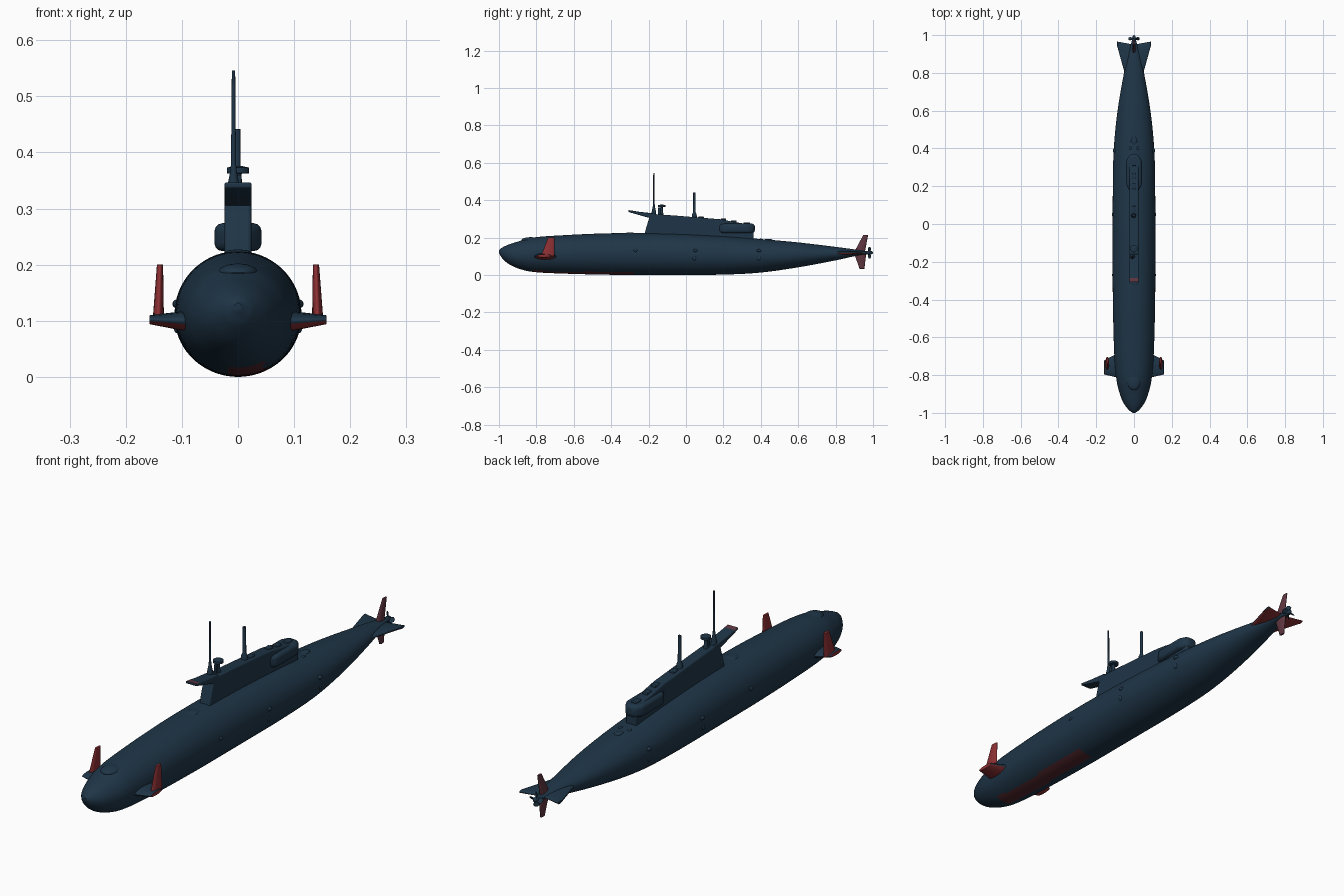
import bpy, bmesh, math
from mathutils import Vector

if "Cube" in bpy.data.objects:
    bpy.data.objects.remove(bpy.data.objects["Cube"])


def material(name, rgb):
    m = bpy.data.materials.new(name)
    m.diffuse_color = (*rgb, 1)
    m.use_nodes = True
    m.node_tree.nodes["Principled BSDF"].inputs["Base Color"].default_value = m.diffuse_color
    return m


BLUE = material("navy_blue", (0.0135, 0.036, 0.064))
RED = material("fin_red", (0.27, 0.030, 0.034))
MAROON = material("rudder_maroon", (0.115, 0.037, 0.052))
KEEL = material("keel_red", (0.085, 0.020, 0.027))


def finish(name, bm, mats, rule=None, bevel=0):
    bmesh.ops.recalc_face_normals(bm, faces=bm.faces)
    bm.normal_update()
    if rule:
        for f in bm.faces:
            f.material_index = int(rule(f.calc_center_median(), f.normal))
    me = bpy.data.meshes.new(name)
    bm.to_mesh(me)
    bm.free()
    for m in mats:
        me.materials.append(m)
    ob = bpy.data.objects.new(name, me)
    bpy.context.collection.objects.link(ob)
    if bevel:
        mod = ob.modifiers.new("bevel", 'BEVEL')
        mod.width, mod.segments, mod.limit_method = bevel, 3, 'ANGLE'
    return ob


def loft(name, rings, mats, rule=None, bevel=0):
    """Skin a list of closed rings and cap both ends."""
    bm = bmesh.new()
    vs = [[bm.verts.new(p) for p in r] for r in rings]
    n = len(vs[0])
    for a, b in zip(vs, vs[1:]):
        for i in range(n):
            j = (i + 1) % n
            bm.faces.new((a[i], a[j], b[j], b[i]))
    bm.faces.new(vs[0])
    bm.faces.new(vs[-1])
    return finish(name, bm, mats, rule, bevel)


def foil(name, root, tip, flat, mats, rule=None):
    """Fin between two elliptical sections: (x, z, y_lead, y_trail, thickness)."""
    rings = []
    for x, z, y0, y1, t in (root, tip):
        ring = []
        for i in range(20):
            a = math.tau * i / 20
            y = (y0 + y1) / 2 - (y1 - y0) / 2 * math.cos(a)
            d = t / 2 * math.sin(a)
            ring.append((x, y, z + d) if flat else (x + d, y, z))
        rings.append(ring)
    return loft(name, rings, mats, rule, 0.002)


def lathe(name, pos, profile, axis='Z', n=20, mat=BLUE):
    """Turned part: profile of (radius, height) along z or y."""
    rings = []
    for r, h in profile:
        ring = []
        for i in range(n):
            c, s = r * math.cos(math.tau * i / n), r * math.sin(math.tau * i / n)
            ring.append(Vector(pos) + Vector((c, s, h) if axis == 'Z' else (c, h, s)))
        rings.append(ring)
    return loft(name, rings, [mat])


def blob(name, pos, size):
    bm = bmesh.new()
    bmesh.ops.create_uvsphere(bm, u_segments=24, v_segments=14, radius=1)
    for v in bm.verts:
        v.co = Vector(pos) + Vector([a * b for a, b in zip(v.co, size)])
    return finish(name, bm, [BLUE])


def box(name, pos, size, bevel=0.003):
    bm = bmesh.new()
    bmesh.ops.create_cube(bm, size=1)
    for v in bm.verts:
        v.co = Vector(pos) + Vector([a * b for a, b in zip(v.co, size)])
    return finish(name, bm, [BLUE], bevel=bevel)


# Hull stations: y, half width, bottom z, top z
ST = [(-1.0, .006, .118, .132), (-.985, .027, .092, .145), (-.95, .054, .060, .162),
      (-.9, .075, .036, .178), (-.83, .092, .018, .198), (-.7, .104, .009, .210),
      (-.4, .112, .001, .223), (-.1, .113, 0, .222), (.2, .112, .002, .208),
      (.4, .107, .013, .192), (.6, .087, .041, .174), (.8, .053, .078, .150),
      (.9, .031, .100, .137), (.975, .010, .112, .126)]


def cubic(i, t, k):
    def slope(j):
        a, b = ST[max(j - 1, 0)], ST[min(j + 1, len(ST) - 1)]
        return (b[k] - a[k]) / (b[0] - a[0])
    h = ST[i + 1][0] - ST[i][0]
    return ((2*t**3 - 3*t*t + 1) * ST[i][k] + (t**3 - 2*t*t + t) * h * slope(i)
            + (3*t*t - 2*t**3) * ST[i + 1][k] + (t**3 - t*t) * h * slope(i + 1))


rings = []
for i in range(len(ST) - 1):
    for s in range(10 if i < len(ST) - 2 else 11):
        t = s / 10
        y = ST[i][0] + t * (ST[i + 1][0] - ST[i][0])
        w, lo, hi = (cubic(i, t, k) for k in (1, 2, 3))
        lo = max(lo, 0)
        rings.append([(w * math.cos(math.tau * j / 72), y,
                       (lo + hi) / 2 + (hi - lo) / 2 * math.sin(math.tau * j / 72)) for j in range(72)])
# worn red keel patches
loft("hull", rings, [BLUE, KEEL], lambda c, n: c.z < 0.06 and (
    (-.82 < c.y < -.56 and -.015 < c.x < .046) or (-.54 < c.y < -.28 and -.005 < c.x < .055)))

# Sail: side outline extruded across x
side = [(-.225, .20), (-.215, .245), (-.19, .327), (-.05, .317), (.18, .298), (.25, .285),
        (.35, .268), (.362, .255), (.362, .18)]
loft("sail", [[(x, y, z) for y, z in side] for x in (-.024, .024)], [BLUE], bevel=.006)
# Wide pod around the aft end of the sail
pod = [(-.018, .17), (.018, .17), (.042, .205), (.042, .335), (.022, .368), (-.022, .368),
       (-.042, .335), (-.042, .205)]
loft("sail_aft_pod", [[(x, y, z) for x, y in pod] for z in (.224, .274)], [BLUE], bevel=.014)
# Wedge projecting forward from the top of the sail, with a red tip on top
wedge = [(-.308, .337), (-.308, .347), (-.285, .3435), (-.25, .338), (-.16, .328), (-.16, .302), (-.2, .306)]
loft("sail_forward_wedge", [[(x, y, z) for y, z in wedge] for x in (-.024, .024)],
     [BLUE, MAROON], lambda c, n: n.z > .5 and c.y < -.29, bevel=.003)
for i, (y, z, l) in enumerate([(.08, .303, .03), (.2, .292, .03), (.255, .283, .03), (.325, .272, .035)]):
    box(f"sail_hatch_{i}", (0, y, z), (.022, l, .018))

# Masts
lathe("tall_antenna", (-.008, -.172, 0), [(.014, .30), (.012, .335), (.006, .365), (.0045, .38), (.003, .546)])
lathe("periscope_mast", (-.002, .045, 0), [(.014, .29), (.012, .325), (.007, .335), (.0065, .442)])
lathe("radar_post", (0, -.13, 0), [(.012, .30), (.008, .335), (.006, .362), (.020, .363), (.020, .373), (.006, .376)])
box("radar_bracket", (0, -.143, .34), (.012, .014, .04))

# Bow planes with upright fins, and stern planes; undersides are red
for s, side_name in ((1, "right"), (-1, "left")):
    foil(f"bow_plane_{side_name}", (s * .08, .099, -.815, -.68, .040),
         (s * .158, .102, -.797, -.722, .016), True, [BLUE, RED],
         lambda c, n: n.z < -.6 or abs(n.x) > .7)
    foil(f"bow_fin_{side_name}", (s * .142, .102, -.775, -.703, .020),
         (s * .139, .200, -.738, -.704, .011), False, [RED])
    foil(f"stern_plane_{side_name}", (0, .119, .62, .95, .026),
         (s * .089, .119, .942, .966, .012), True, [BLUE, RED], lambda c, n: n.z < -.6)
    # small fittings along the flanks
    for y, x in ((-.27, .107), (.05, .108), (.39, .103)):
        blob(f"side_fitting_{side_name}", (s * x, y, .13), (.009, .012, .008))
    for y, x in ((.045, .109), (.39, .104)):
        blob(f"side_port_{side_name}", (s * x, y, .09), (.006, .010, .012))

# Rudders
foil("upper_rudder", (0, .115, .895, .955, .020), (0, .214, .948, .974, .010), False, [MAROON])
foil("lower_rudder", (0, .125, .895, .965, .020), (0, .033, .928, .954, .010), False, [MAROON])

# Propeller
lathe("propeller_hub", (0, 0, .119), [(.010, .965), (.011, .98), (.008, .993), (.002, 1.0)], 'Y')
for k in range(4):
    a = math.tau * k / 4
    u, v = Vector((math.cos(a), 0, math.sin(a))), Vector((-math.sin(a), 0, math.cos(a)))
    c = Vector((0, .981, .119))
    blade = [(.005, -.005), (.022, -.009), (.030, -.004), (.030, .004), (.022, .009), (.005, .005)]
    loft(f"propeller_blade_{k}",
         [[c + u * r + v * w + Vector((0, w * .8 + d, 0)) for r, w in blade] for d in (-.0015, .0015)], [BLUE])

# Deck fittings
blob("bow_sonar_dome", (0, -.83, .186), (.036, .050, .016))
blob("forward_hatch", (0, -.30, .221), (.024, .03, .006))
blob("aft_hatch", (0, .44, .187), (.016, .022, .006))
for s in (1, -1):
    blob("aft_deck_fitting", (s * .02, .40, .189), (.007, .010, .005))

# Smooth shading with sharp edges kept
bpy.ops.object.select_all(action='SELECT')
bpy.context.view_layer.objects.active = bpy.context.selected_objects[0]
bpy.ops.object.shade_smooth_by_angle(angle=math.radians(35))
